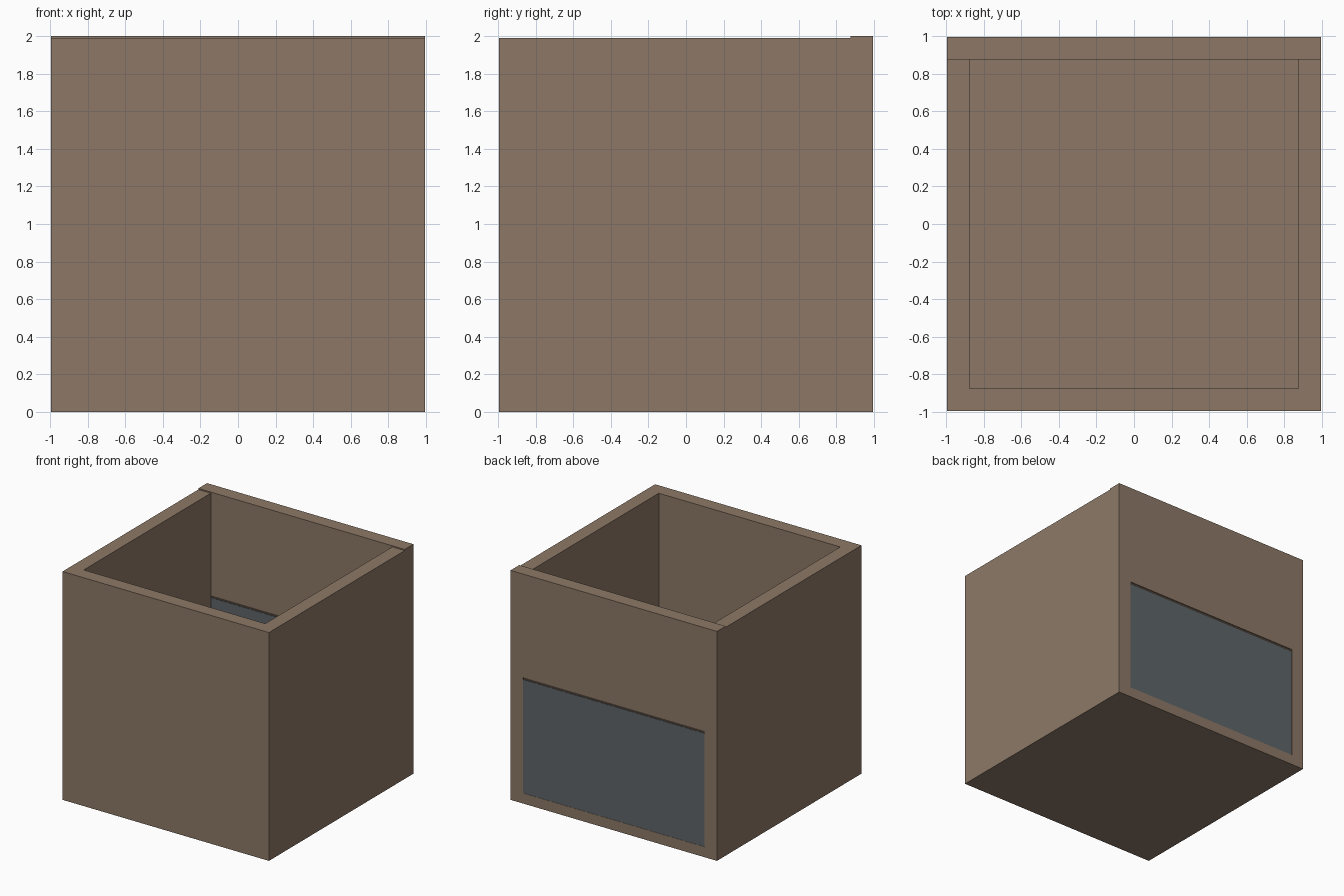
import bpy

if "Cube" in bpy.data.objects:
    bpy.data.objects.remove(bpy.data.objects["Cube"])


def material(name, rgb):
    m = bpy.data.materials.new(name)
    m.diffuse_color = (*rgb, 1.0)
    m.use_nodes = True
    m.node_tree.nodes["Principled BSDF"].inputs["Base Color"].default_value = m.diffuse_color
    return m


BROWN = material("wood brown", (0.266, 0.191, 0.136))
GREY = material("slate grey", (0.112, 0.130, 0.144))
DARK = material("dark brown", (0.065, 0.048, 0.036))

OUT, INN = 0.995, 0.875      # outer and inner half widths
RIM, TOP = 1.99, 2.0         # side wall height, back wall height
SILL, LINTEL = 0.09, 1.10    # opening in the back wall
FLOOR = 0.09


def box(name, x, y, z, mat):
    """Axis-aligned box from (min, max) pairs."""
    bpy.ops.mesh.primitive_cube_add(size=1)
    o = bpy.context.object
    o.name = name
    o.location = [(a + b) / 2 for a, b in (x, y, z)]
    o.scale = [b - a for a, b in (x, y, z)]
    bpy.ops.object.transform_apply(location=True, rotation=False, scale=True)
    o.data.materials.append(mat)
    return o


# Floor and the three lower walls
box("floor", (-INN, INN), (-INN, INN), (0, FLOOR), BROWN)
box("front_wall", (-OUT, OUT), (-OUT, -INN), (0, RIM), BROWN)
for side, s in (("left", -1), ("right", 1)):
    xs = sorted((s * INN, s * OUT))
    box(side + "_wall", xs, (-INN, INN), (0, RIM), BROWN)

# Back wall: a frame around a wide opening, made by cutting
back = box("back_wall", (-OUT, OUT), (INN, OUT), (0, TOP), BROWN)
cutter = box("opening_cutter", (-INN, INN), (INN - 0.1, OUT + 0.1), (SILL, LINTEL), BROWN)
cut = back.modifiers.new("opening", 'BOOLEAN')
cut.operation = 'DIFFERENCE'
cut.solver = 'EXACT'
cut.object = cutter
bpy.context.view_layer.objects.active = back
bpy.ops.object.modifier_apply(modifier=cut.name)
bpy.data.objects.remove(cutter, do_unlink=True)

# Panel filling the opening, with a dark gap strip along its top
GAP = LINTEL - 0.022
box("back_panel", (-INN, INN), (INN + 0.002, OUT - 0.002), (SILL, GAP), GREY)
box("panel_top_strip", (-INN, INN), (INN + 0.004, OUT - 0.004), (GAP, LINTEL), DARK)
